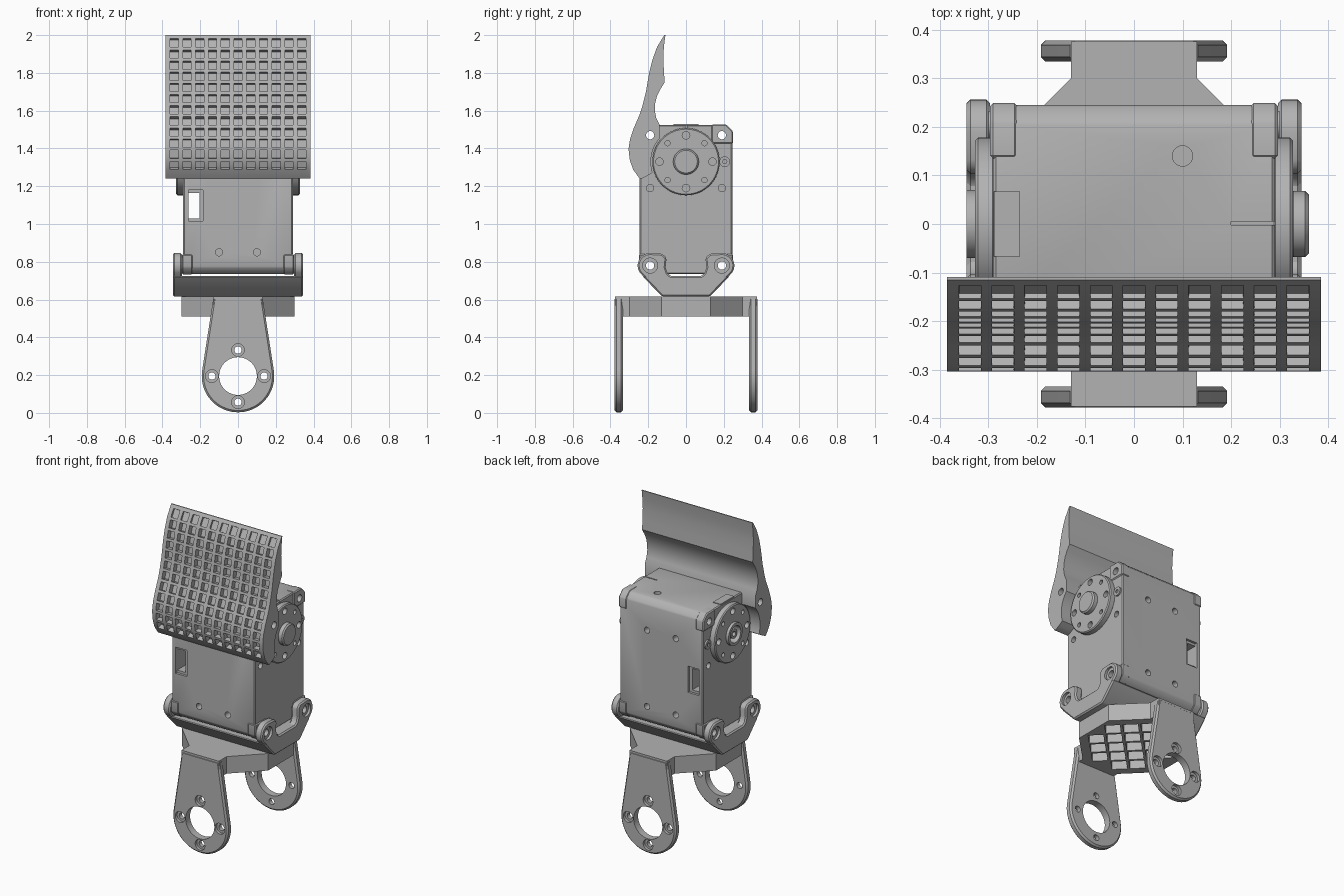
import bpy, bmesh
from math import sin, cos, radians, pi
from mathutils import Vector

if "Cube" in bpy.data.objects:
    bpy.data.objects.remove(bpy.data.objects["Cube"], do_unlink=True)

grey = bpy.data.materials.new("plain_grey")
grey.use_nodes = True
grey.diffuse_color = (0.45, 0.45, 0.45, 1)
grey.node_tree.nodes["Principled BSDF"].inputs["Base Color"].default_value = (0.45, 0.45, 0.45, 1)


def finish(name, bm):
    bmesh.ops.recalc_face_normals(bm, faces=bm.faces)
    mesh = bpy.data.meshes.new(name)
    bm.to_mesh(mesh)
    bm.free()
    mesh.materials.append(grey)
    obj = bpy.data.objects.new(name, mesh)
    bpy.context.collection.objects.link(obj)
    return obj


def place(axis, u, v, w):
    return {"x": (w, u, v), "y": (u, w, v), "z": (u, v, w)}[axis]


def prism(name, axis, pts, a, b):
    bm = bmesh.new()
    face = bm.faces.new([bm.verts.new(place(axis, u, v, a)) for u, v in pts])
    ext = bmesh.ops.extrude_face_region(bm, geom=[face])["geom"]
    move = Vector(place(axis, 0, 0, b - a))
    bmesh.ops.translate(bm, vec=move, verts=[e for e in ext if isinstance(e, bmesh.types.BMVert)])
    return finish(name, bm)


def arc(cu, cv, r, start=0, end=360, n=32):
    full = end - start == 360
    steps = n if full else n + 1
    return [(cu + r * cos(radians(start + (end - start) * i / n)),
             cv + r * sin(radians(start + (end - start) * i / n))) for i in range(steps)]


def rect(u0, u1, v0, v1):
    return [(u0, v0), (u1, v0), (u1, v1), (u0, v1)]


def hole(axis, u, v, r, a, b, n=20):
    return prism("cutter", axis, arc(u, v, r, n=n), a, b)


def apply_mod(obj, mod):
    bpy.context.view_layer.update()
    dg = bpy.context.evaluated_depsgraph_get()
    old = obj.data
    obj.data = bpy.data.meshes.new_from_object(obj.evaluated_get(dg))
    obj.modifiers.remove(mod)
    bpy.data.meshes.remove(old)


def carve(obj, cutters):
    for c in cutters:
        mod = obj.modifiers.new("cut", "BOOLEAN")
        mod.operation, mod.solver, mod.object = "DIFFERENCE", "EXACT", c
        apply_mod(obj, mod)
        bpy.data.objects.remove(c, do_unlink=True)


def bevel(obj, width, segments=1):
    mod = obj.modifiers.new("bevel", "BEVEL")
    mod.width, mod.segments, mod.limit_method = width, segments, "ANGLE"
    mod.angle_limit = radians(40)
    apply_mod(obj, mod)


def mirrored(pts):
    return pts + [(-u, v) for u, v in reversed(pts)]


SIDES = (-1, 1)
HORN_Z = 1.33

# Motor housing with chamfered ends, screw holes and a cable slot
body_profile = [(-.245, .77), (-.21, .735), (.21, .735), (.245, .77),
                (.245, 1.49), (.21, 1.525), (-.21, 1.525), (-.245, 1.49)]
body = prism("motor_housing", "x", body_profile, -.29, .29)
bevel(body, .006)
cuts = [hole("x", s * .19, z, .022, -.5, .5) for s in SIDES for z in (.78, 1.47)]
cuts += [hole("y", sx * .1, z, .019, sy * .2, sy * .3)
         for sx in SIDES for sy in SIDES for z in (.85, HORN_Z)]
cuts += [hole("x", sy * .19, 1.19, .019, sx * .25, sx * .32) for sx in SIDES for sy in SIDES]
cuts += [prism("cutter", "y", rect(-.262, -.205, 1.03, 1.165), -.3, .3)]
cuts += [prism("cutter", "y", rect(-.262, -.185, 1.015, 1.18), s * .23, s * .3) for s in SIDES]
cuts += [hole("z", .1, .14, .021, 1.49, 1.6),
         prism("cutter", "z", rect(.2, .3, -.002, .005), 1.505, 1.6)]
carve(body, cuts)

# Inset cover on the top
prism("top_cover_plate", "z", rect(-.288, -.235, -.067, .067), 1.52, 1.529)

# Corner posts around the through holes
for s in SIDES:
    for name, y, z0, z1, lo, hi in (("upper_back_post", 1, 1.425, 1.527, 1.49, 1.527),
                                   ("lower_back_post", 1, .733, .84, .77, .733),
                                   ("lower_front_post", -1, .733, .84, .77, .733)):
        inner = z0 if hi > lo else z1
        pts = [(y * .135, inner), (y * .249, inner), (y * .249, lo), (y * .213, hi), (y * .135, hi)]
        post = prism(name, "x", pts, s * .24, s * .296)
        bevel(post, .006)
        carve(post, [hole("x", y * .19, 1.47 if hi > lo else .78, .022, s * .2, s * .4)])

# Rotating discs, a solid hub on one side and a hollow one on the other
for s, name in ((1, "drive_disc"), (-1, "idler_disc")):
    disc = prism(name, "x", arc(0, HORN_Z, .178, n=64), s * .285, s * .327)
    bevel(disc, .006)
    cuts = []
    for k in range(8):
        a, r = k * pi / 4, (.14, .02) if k % 2 == 0 else (.138, .014)
        cuts.append(hole("x", r[0] * cos(a), HORN_Z + r[0] * sin(a), r[1], s * .3, s * .4, 16))
    if s < 0:
        cuts.append(hole("x", 0, HORN_Z, .052, -.295, -.4, 32))
    carve(disc, cuts)
hub = prism("drive_hub", "x", arc(0, HORN_Z, .068, n=40), .32, .36)
bevel(hub, .008)
ring = prism("idler_ring", "x", arc(0, HORN_Z, .07, n=40), -.32, -.345)
carve(ring, [hole("x", 0, HORN_Z, .052, -.3, -.4, 32)])
pin = prism("idler_pin", "x", arc(0, HORN_Z, .03, n=24), -.28, -.335)
carve(pin, [hole("x", 0, HORN_Z, .015, -.3, -.4)])

# Side screw beside each disc
for s in SIDES:
    screw = prism("side_screw", "x", arc(.205, HORN_Z, .028, n=24), s * .285, s * .3)
    carve(screw, [hole("x", .205, HORN_Z, .012, s * .292, s * .4, 6)])

# Curved finger pad: ribbed front grid, smooth back
front = [(1.24, -.245), (1.27, -.272), (1.31, -.29), (1.36, -.302), (1.4, -.304), (1.45, -.296),
         (1.5, -.28), (1.55, -.258), (1.6, -.237), (1.7, -.212), (1.8, -.195), (1.87, -.178),
         (1.94, -.152), (2.0, -.115)]


def front_y(z):
    for (z0, y0), (z1, y1) in zip(front, front[1:]):
        if z <= z1 + 1e-6:
            return y0 + (y1 - y0) * (z - z0) / (z1 - z0)
    return front[-1][1]


HALF = .385
xs = [-HALF] + [c * .0675 + d for c in range(-5, 6) for d in (-.0225, .0225)] + [HALF]
zs = [1.24] + [1.31 + r * .059 + d for r in range(12) for d in (-.022, .022)] + [2.0]
back = [(-.109, 2.0), (-.117, 1.94), (-.12, 1.88), (-.117, 1.81), (-.113, 1.75)]
back += [(-.135, 1.715), (-.153, 1.68), (-.163, 1.64), (-.165, 1.6), (-.157, 1.56), (-.14, 1.525)]
back += arc(0, HORN_Z, .186, 139, 198, 10) + [(-.205, 1.255), (-.235, 1.24)]
bm = bmesh.new()
grid = [[bm.verts.new((x, front_y(z), z)) for z in zs] for x in xs]
rim = [[bm.verts.new((x, y, z)) for y, z in back] for x in (-HALF, HALF)]
pits = []
for i in range(len(xs) - 1):
    for j in range(len(zs) - 1):
        f = bm.faces.new((grid[i][j], grid[i + 1][j], grid[i + 1][j + 1], grid[i][j + 1]))
        if i % 2 and j % 2:
            pits.append((f, .012 if j > 22 else .032))
for k in range(len(back) - 1):
    bm.faces.new((rim[0][k], rim[1][k], rim[1][k + 1], rim[0][k + 1]))
bm.faces.new(grid[0] + rim[0])
bm.faces.new(grid[-1] + rim[1])
bm.faces.new([c[-1] for c in grid] + [rim[1][0], rim[0][0]])
bm.faces.new([c[0] for c in grid] + [rim[1][-1], rim[0][-1]])
bmesh.ops.recalc_face_normals(bm, faces=bm.faces)
for f, depth in pits:
    bmesh.ops.inset_individual(bm, faces=[f], thickness=.0005, depth=-depth)
pad = finish("finger_pad", bm)
carve(pad, [hole("x", -.19, 1.47, .022, -.5, .5)])

# Lower cradle: tapered floor and two eared walls
cradle = prism("cradle_floor", "x", mirrored([(.125, .615), (.232, .725)]), -.345, .345)
bevel(cradle, .008)
wall_half = [(.125, .615)] + arc(.19, .78, .066, -35, 90, 12)
wall_half += [(.125, .842), (.103, .82), (.108, .77), (.098, .74), (.078, .722)]
for s in SIDES:
    wall = prism("cradle_wall", "x", mirrored(wall_half), s * .296, s * .345)
    bevel(wall, .008)
    cuts = [hole("x", y * .19, .78, .022, s * .2, s * .4) for y in SIDES]
    cuts += [hole("x", y * .19, .78, .04, s * .33, s * .4) for y in SIDES]
    carve(wall, cuts)

# Lattice hub below the cradle
hub_half = [(.13, -.376), (.13, -.3), (.3, -.13), (.3, .13), (.13, .3), (.13, .376)]
lattice = prism("lattice_hub", "z", mirrored(hub_half), .51, .617)
cuts = []
P, H = .073, .062
for i in range(-4, 5):
    for j in range(-4, 5):
        u, v = i * P, j * P
        if (i + j) % 2 == 0 and abs(u) < .235 and abs(v) < .27 and abs(u) + abs(v) < .345:
            cuts.append(prism("cutter", "z", [(u - H, v), (u, v - H), (u + H, v), (u, v + H)], .4, .6))
carve(lattice, cuts)

# Two hanging teardrop arms with a bearing hole and countersunk screws
teardrop = [(-.13, .612)] + arc(0, .195, .192, 172, 368, 40) + [(.13, .612)]
for s, name in ((-1, "front_arm"), (1, "back_arm")):
    arm = prism(name, "y", teardrop, s * .334, s * .378)
    bevel(arm, .01)
    cuts = [hole("y", 0, .195, .1, s * .3, s * .4, 40)]
    for k in range(4):
        u, v = .138 * cos(k * pi / 2), .195 + .138 * sin(k * pi / 2)
        cuts += [hole("y", u, v, .019, s * .3, s * .4), hole("y", u, v, .034, s * .36, s * .4)]
    carve(arm, cuts)

# Soft shading with crisp edges
bpy.ops.object.select_all(action="DESELECT")
for obj in bpy.context.collection.objects:
    if obj.type == "MESH":
        obj.select_set(True)
        bpy.context.view_layer.objects.active = obj
bpy.ops.object.shade_smooth_by_angle(angle=radians(30))
